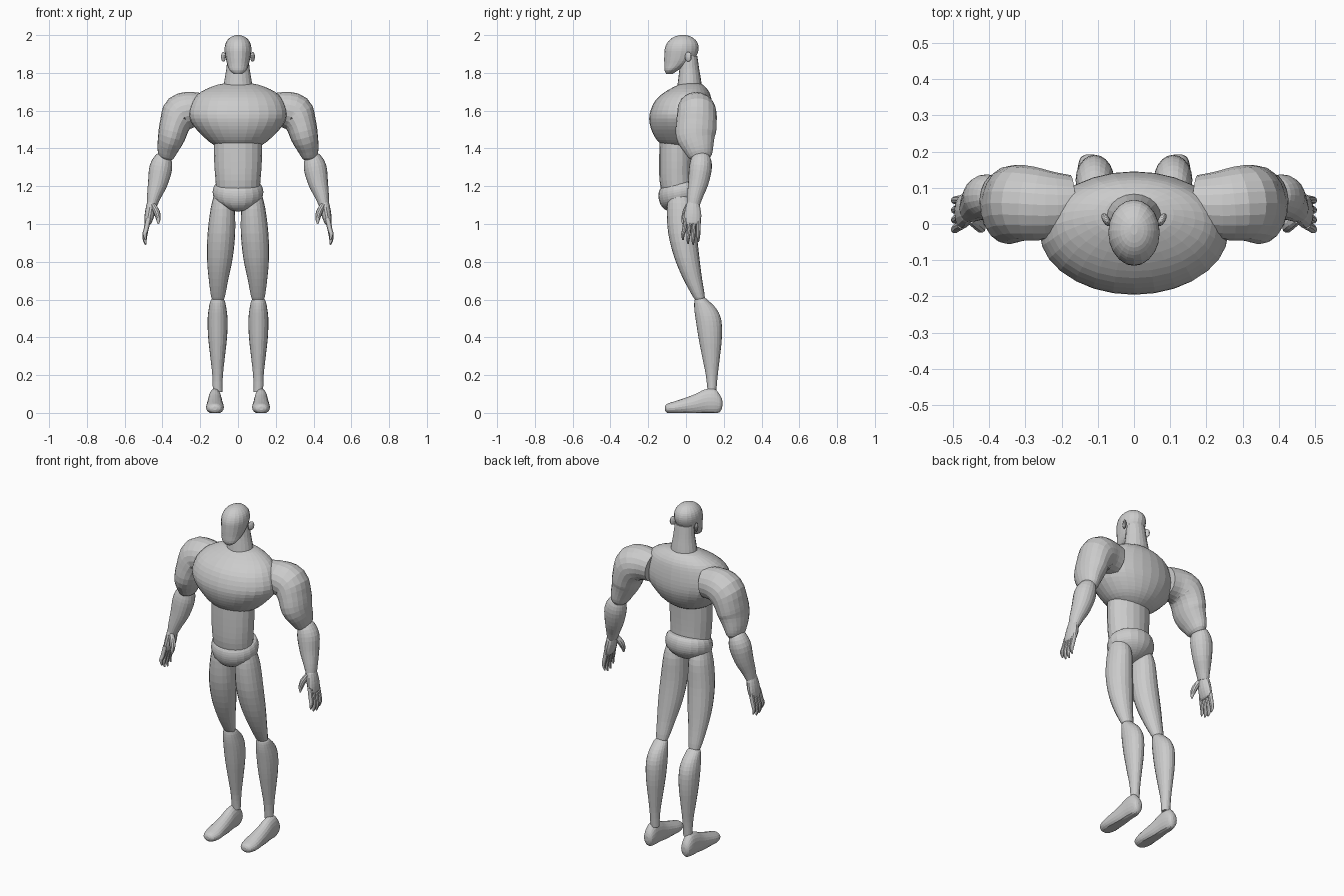
import bpy, bmesh, math
from mathutils import Vector, Matrix


def smooth_sections(secs, steps):
    """Catmull-Rom interpolation of (x, y, z, width, depth) sections."""
    pts = [secs[0]] + list(secs) + [secs[-1]]
    out = []
    for i in range(1, len(pts) - 2):
        p0, p1, p2, p3 = pts[i - 1:i + 3]
        for k in range(steps):
            t = k / steps
            out.append([0.5 * (2 * b + (c - a) * t + (2 * a - 5 * b + 4 * c - d) * t * t
                               + (3 * b - a - 3 * c + d) * t ** 3)
                        for a, b, c, d in zip(p0, p1, p2, p3)])
    return out + [list(secs[-1])]


def loft(name, secs, axis=None, ref=(0, 1, 0), side=1, sides=20, steps=3, tilt=0.0):
    """Skin elliptical rings along a path; a fixed axis keeps the rings parallel."""
    secs = smooth_sections(secs, steps)
    bm = bmesh.new()
    rings = []
    for i, s in enumerate(secs):
        c = Vector(s[:3])
        if axis:
            t = Vector(axis)
        else:
            t = Vector(secs[min(i + 1, len(secs) - 1)][:3]) - Vector(secs[max(i - 1, 0)][:3])
            t.normalize()
        v = Vector(ref)
        v = (v - t * v.dot(t)).normalized()
        u = v.cross(t)
        ring = []
        for k in range(sides):
            a = 2 * math.pi * k / sides
            p = c + u * (max(s[3], .001) * math.cos(a)) + v * (max(s[4], .001) * math.sin(a))
            p.z = max(p.z + tilt * (p.y + .04), 0)
            p.x *= side
            ring.append(bm.verts.new(p))
        rings.append(ring)
    for r, q in zip(rings, rings[1:]):
        for k in range(sides):
            n = (k + 1) % sides
            bm.faces.new((r[k], r[n], q[n], q[k]))
    bm.faces.new(rings[0])
    bm.faces.new(rings[-1])
    bmesh.ops.recalc_face_normals(bm, faces=bm.faces)
    me = bpy.data.meshes.new(name)
    bm.to_mesh(me)
    bm.free()
    ob = bpy.data.objects.new(name, me)
    bpy.context.collection.objects.link(ob)
    return ob


def stack(rows, x=0):
    """Rows of (z, y front, y back, half width) to sections."""
    return [(x, (f + b) / 2, z, w, (b - f) / 2) for z, f, b, w in rows]


UP = (0, 0, 1)

# Head and neck
loft("head", stack([(1.795, -.105, -.07, .022), (1.815, -.114, -.04, .045),
                    (1.85, -.115, .02, .058), (1.89, -.115, .055, .067),
                    (1.93, -.112, .067, .071), (1.965, -.095, .058, .062),
                    (1.99, -.065, .03, .038), (2.0, -.03, 0, .01)]), UP)
loft("neck", stack([(1.70, -.05, .088, .082), (1.76, -.042, .08, .072),
                    (1.82, -.035, .07, .062), (1.89, -.03, .06, .055)]), UP)

# Barrel chest
loft("chest", stack([(1.746, -.005, .06, .04), (1.737, -.04, .09, .11),
                     (1.70, -.11, .122, .195), (1.65, -.165, .137, .24),
                     (1.58, -.193, .145, .26), (1.52, -.19, .14, .235),
                     (1.46, -.165, .115, .18), (1.42, -.13, .08, .13),
                     (1.39, -.08, .03, .06)]), UP, sides=28)

# Waist and tilted pelvis
loft("waist", stack([(1.15, -.125, .05, .112), (1.23, -.14, .045, .119),
                     (1.33, -.142, .045, .126), (1.46, -.14, .05, .128)]), UP)
loft("pelvis", stack([(1.215, -.11, .05, .10), (1.205, -.138, .075, .123),
                      (1.17, -.146, .088, .134), (1.13, -.138, .085, .125),
                      (1.10, -.12, .065, .09), (1.08, -.095, .03, .05),
                      (1.072, -.07, -.01, .02)]), UP, tilt=.2)

for s, label in ((1, "left"), (-1, "right")):
    # Ears
    bm = bmesh.new()
    bmesh.ops.create_uvsphere(bm, u_segments=12, v_segments=8, radius=1)
    bmesh.ops.transform(bm, verts=bm.verts, matrix=Matrix.Translation((s * .077, .012, 1.885))
                        @ Matrix.Rotation(-s * .5, 4, 'Z') @ Matrix.Diagonal((.01, .02, .026, 1)))
    me = bpy.data.meshes.new(label + "_ear")
    bm.to_mesh(me)
    bm.free()
    bpy.context.collection.objects.link(bpy.data.objects.new(label + "_ear", me))

    # Upper arm with shoulder
    loft(label + "_upper_arm", [(.17, .055, 1.60, .085, .08), (.24, .052, 1.605, .094, .096),
                                (.302, .058, 1.588, .10, .104), (.333, .055, 1.53, .082, .107),
                                (.351, .052, 1.465, .073, .105), (.371, .068, 1.40, .057, .08),
                                (.379, .08, 1.355, .04, .058), (.383, .082, 1.335, .015, .02)], side=s)
    # Forearm
    loft(label + "_forearm", [(.385, .08, 1.375, .015, .02), (.393, .08, 1.355, .042, .048),
                              (.408, .077, 1.30, .06, .06), (.424, .065, 1.22, .053, .054),
                              (.444, .048, 1.15, .038, .042), (.456, .038, 1.10, .027, .034)], side=s)
    # Palm, fingers and thumb
    loft(label + "_palm", [(.452, .038, 1.125, .016, .022), (.458, .037, 1.105, .025, .035),
                           (.468, .036, 1.05, .026, .046), (.478, .033, 1.005, .018, .045),
                           (.48, .033, .995, .008, .035)], side=s, sides=14)
    for i, tip in enumerate((.915, .895, .89, .905)):
        y = -.002 + i * .023
        d = (i - 1.5) * .004 - .008
        loft(f"{label}_finger_{i + 1}",
             [(.474, y, 1.03, .014, .012), (.487, y + d / 2, .97, .013, .012),
              (.494, y + d, tip + .03, .011, .010), (.488, y + d, tip, .004, .004)],
             side=s, sides=10)
    loft(label + "_thumb", [(.45, .015, 1.10, .014, .016), (.431, 0, 1.065, .017, .018),
                            (.422, -.012, 1.03, .013, .013), (.422, -.018, 1.0, .004, .004)],
         side=s, sides=10)

    # Thigh
    loft(label + "_thigh", [(.078, -.03, 1.15, .05, .06), (.081, -.025, 1.08, .064, .076),
                            (.088, -.018, .95, .073, .076), (.096, .005, .82, .068, .066),
                            (.103, .035, .71, .052, .05), (.106, .07, .61, .035, .03),
                            (.106, .073, .59, .02, .015)], UP, side=s)
    # Lower leg
    loft(label + "_calf", stack([(.61, .055, .10, .02), (.595, .045, .118, .037),
                                 (.55, .044, .162, .047), (.49, .052, .187, .053),
                                 (.40, .066, .19, .05), (.30, .085, .18, .039),
                                 (.20, .105, .168, .028), (.11, .115, .16, .025)], .108), UP, side=s)
    # Foot, flattened on the sole
    foot = [(.192, .05, .01, .015), (.182, .05, .026, .042), (.15, .06, .034, .068),
            (.10, .058, .037, .066), (.05, .045, .041, .055), (0, .036, .045, .045),
            (-.06, .027, .047, .034), (-.1, .024, .034, .024), (-.112, .024, .012, .009)]
    loft(label + "_foot", [(.122, y, z, w, h) for y, z, w, h in foot],
         (0, 1, 0), UP, s)
